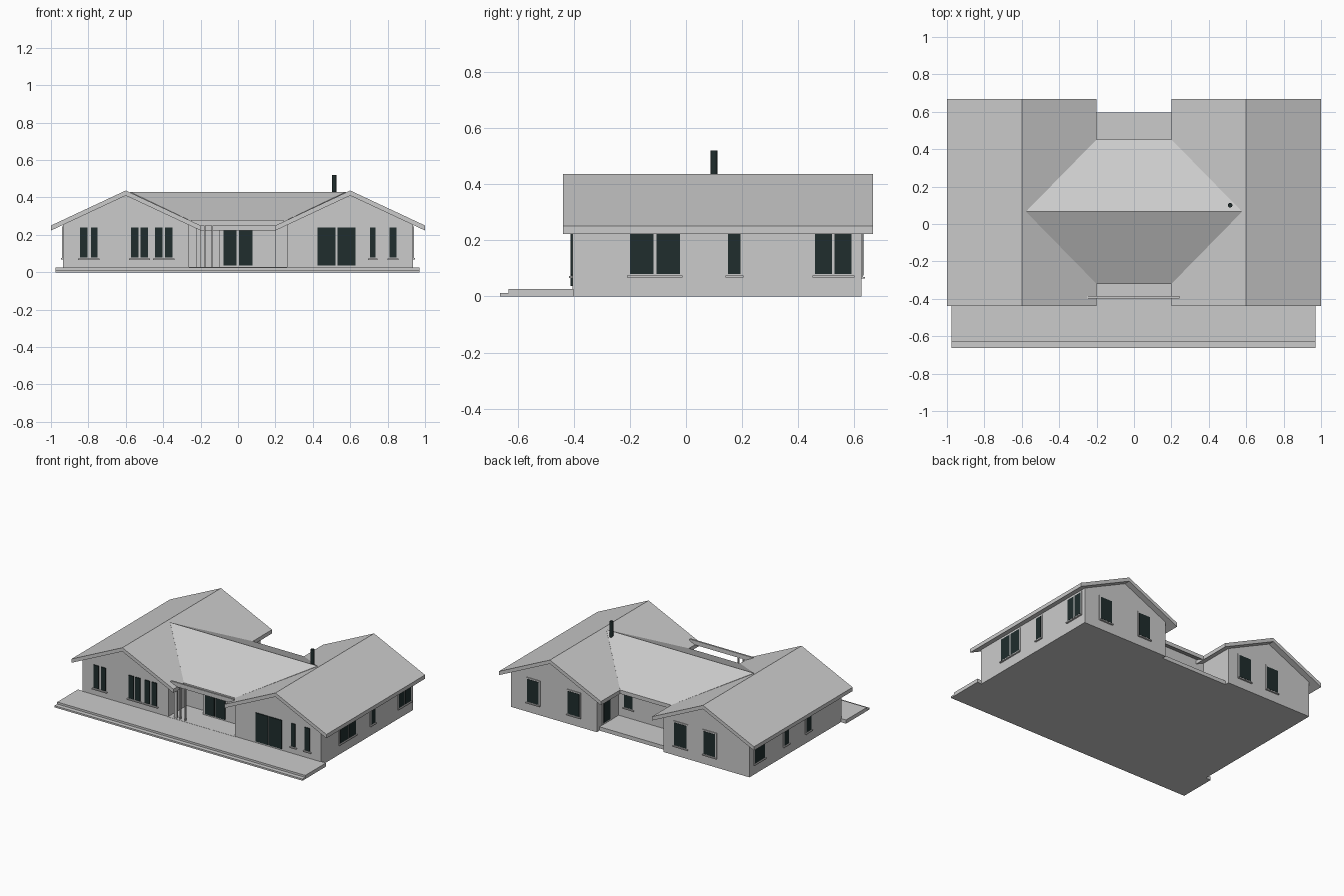
import bpy, bmesh
from mathutils import Vector

cube = bpy.data.objects.get("Cube")
if cube:
    bpy.data.objects.remove(cube, do_unlink=True)


def material(name, color):
    m = bpy.data.materials.new(name)
    m.use_nodes = True
    m.diffuse_color = (*color, 1)
    m.node_tree.nodes["Principled BSDF"].inputs["Base Color"].default_value = (*color, 1)
    return m


GREY = material("light grey", (0.6, 0.6, 0.6))
DARK = material("dark glass", (0.014, 0.026, 0.026))


def finish(name, bm, mat):
    bmesh.ops.recalc_face_normals(bm, faces=bm.faces)
    mesh = bpy.data.meshes.new(name)
    bm.to_mesh(mesh)
    bm.free()
    mesh.materials.append(mat)
    ob = bpy.data.objects.new(name, mesh)
    bpy.context.collection.objects.link(ob)
    return ob


def box(name, x0, x1, y0, y1, z0, z1, mat=GREY):
    bm = bmesh.new()
    bmesh.ops.create_cube(bm, size=1)
    for v in bm.verts:
        v.co = Vector(((x0 + x1) / 2 + v.co.x * (x1 - x0),
                       (y0 + y1) / 2 + v.co.y * (y1 - y0),
                       (z0 + z1) / 2 + v.co.z * (z1 - z0)))
    return finish(name, bm, mat)


def extrude_y(name, profile, y0, y1):
    bm = bmesh.new()
    face = bm.faces.new([bm.verts.new((x, y0, z)) for x, z in profile])
    new = bmesh.ops.extrude_face_region(bm, geom=[face])["geom"]
    bmesh.ops.translate(bm, vec=(0, y1 - y0, 0),
                        verts=[g for g in new if isinstance(g, bmesh.types.BMVert)])
    return finish(name, bm, GREY)


def plate(name, axis, wall, side, u0, u1, z0, z1, depth, mat):
    # thin plate lying on a wall that faces along the given axis
    a, b = sorted((wall - side * 0.01, wall + side * depth))
    if axis == "y":
        box(name, u0, u1, a, b, z0, z1, mat)
    else:
        box(name, a, b, u0, u1, z0, z1, mat)


def window(name, axis, wall, side, panes, z0=0.08, z1=0.235, frame=True, sill=True):
    lo, hi = panes[0][0] - 0.01, panes[-1][1] + 0.01
    if frame:
        plate(name + "_frame", axis, wall, side, lo, hi, z0 - 0.01, z1 + 0.01, 0.005, GREY)
    if sill:
        plate(name + "_sill", axis, wall, side, lo, hi, z0 - 0.012, z0 - 0.005, 0.012, GREY)
    for u0, u1 in panes:
        plate(name + "_glass", axis, wall, side, u0, u1, z0, z1, 0.007, DARK)


# Gabled wings
OUT, IN, FRONT, BACK = 0.935, 0.262, -0.405, 0.625
T = 0.027
for s, label in ((1, "left"), (-1, "right")):
    extrude_y(label + "_wing_walls",
              [(s * x, z) for x, z in ((IN, 0), (OUT, 0), (OUT, 0.255), (0.6, 0.412), (IN, 0.255))],
              FRONT, BACK)
    extrude_y(label + "_wing_roof",
              [(s * x, z) for x, z in ((0.2, 0.25), (0.6, 0.437), (1, 0.25),
                                       (1, 0.25 - T), (0.6, 0.437 - T), (0.2, 0.25 - T))],
              -0.438, 0.667)

# Middle roof with valleys running into the wings
bm = bmesh.new()
rows = []
for dz in (0, -T):
    rows.append([bm.verts.new((x, y, z + dz)) for x, y, z in (
        (-0.2, -0.32, 0.25), (0.2, -0.32, 0.25), (0.578, 0.066, 0.43),
        (0.2, 0.452, 0.25), (-0.2, 0.452, 0.25), (-0.578, 0.066, 0.43))])
for r in rows:
    bm.faces.new((r[0], r[1], r[2], r[5]))
    bm.faces.new((r[5], r[2], r[3], r[4]))
for i in range(6):
    j = (i + 1) % 6
    bm.faces.new((rows[0][i], rows[0][j], rows[1][j], rows[1][i]))
finish("middle_roof", bm, GREY)

# Middle block, entrance and terraces
box("middle_walls", -0.27, 0.27, -0.2, 0.38, 0, 0.257)
box("entrance_wall", -0.1, 0.2, -0.25, -0.19, 0, 0.25)
box("entrance_header", -0.1, 0.2, -0.256, -0.24, 0.228, 0.25)
box("floor_slab", -0.265, 0.265, -0.41, 0.595, 0, 0.027)
box("front_terrace", -0.975, 0.97, -0.632, -0.4, 0, 0.026)
box("front_step", -0.975, 0.97, -0.663, -0.62, 0, 0.012)

# Porch beam and slatted screen posts
box("porch_beam", -0.25, 0.242, -0.397, -0.385, 0.25, 0.28)
for x, w in ((-0.212, 0.022), (-0.178, 0.008), (-0.138, 0.008)):
    box("porch_post", x - w / 2, x + w / 2, -0.398, -0.384, 0.02, 0.255)

# Front windows and doors
for panes in ([(-0.845, -0.805), (-0.787, -0.75)], [(-0.572, -0.532), (-0.52, -0.48)],
              [(-0.445, -0.405), (-0.39, -0.35)], [(0.705, 0.735)], [(0.81, 0.848)]):
    window("front_window", "y", FRONT, -1, panes, 0.078, 0.24, frame=False)
window("terrace_door", "y", FRONT, -1, [(0.425, 0.522), (0.532, 0.628)], 0.037, 0.24,
       frame=False, sill=False)
window("entrance_door", "y", -0.25, -1, [(-0.077, -0.007), (0.005, 0.077)], 0.037, 0.225,
       frame=False, sill=False)

# Side windows
for panes in ([(-0.2, -0.115), (-0.105, -0.022)], [(0.15, 0.195)], [(0.46, 0.52), (0.53, 0.59)]):
    window("left_side_window", "x", OUT, 1, panes)
for panes in ([(-0.06, -0.005)], [(0.19, 0.24)], [(0.46, 0.57)]):
    window("right_side_window", "x", -OUT, -1, panes)

# Back windows and courtyard openings
for u0, u1 in ((-0.67, -0.58), (-0.445, -0.35), (0.395, 0.485), (0.715, 0.805)):
    window("back_window", "y", BACK, 1, [(u0, u1)], 0.075, 0.235)
window("courtyard_window", "y", 0.38, 1, [(0.15, 0.215)], 0.1, 0.22)
window("courtyard_door", "x", IN, -1, [(0.48, 0.555)], 0.04, 0.22, sill=False)

# Flue
bpy.ops.mesh.primitive_cylinder_add(vertices=16, radius=0.012, depth=0.14,
                                    location=(0.514, 0.1, 0.45))
flue = bpy.context.object
flue.name = "flue"
flue.data.materials.append(DARK)
bpy.ops.object.shade_smooth_by_angle()
